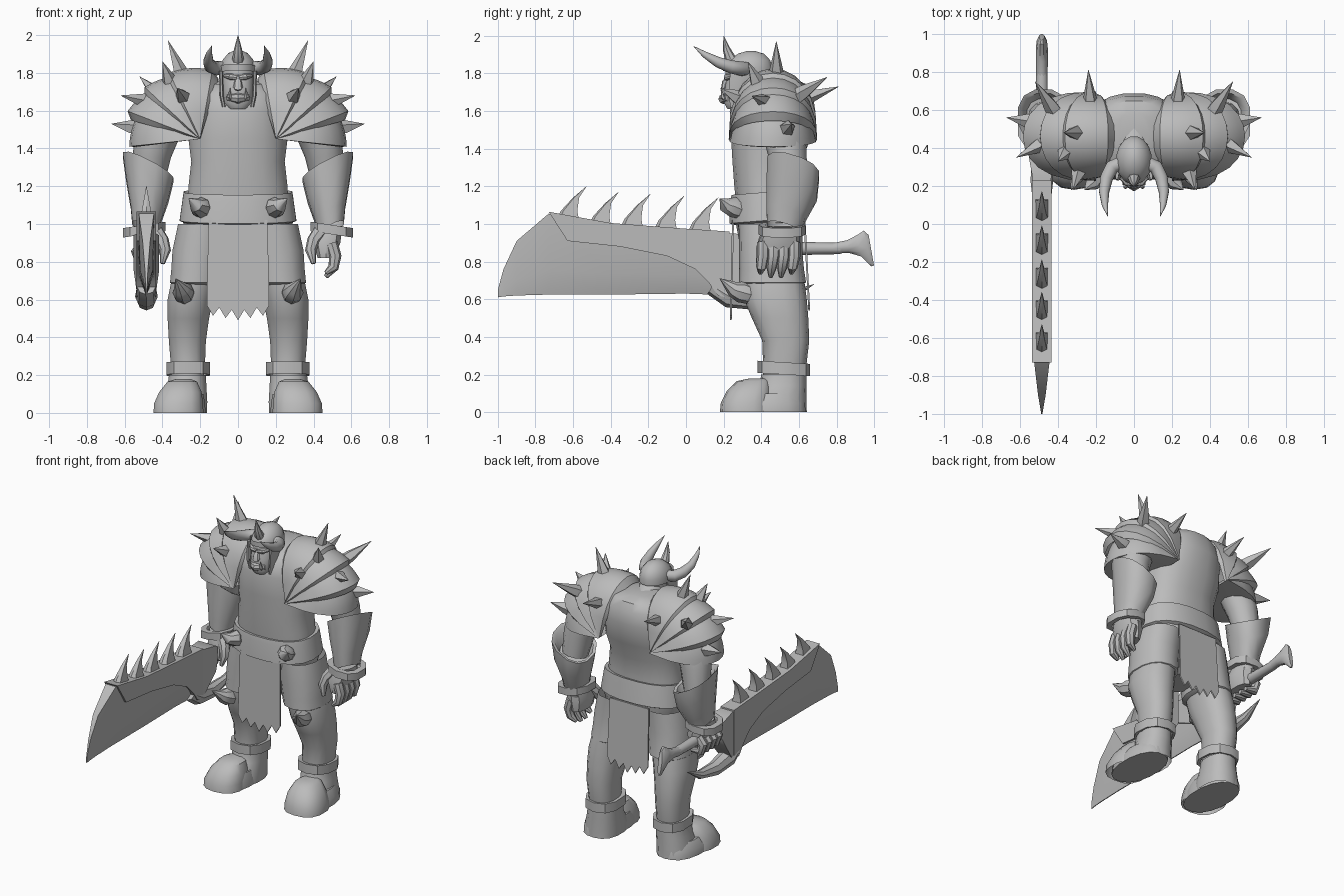
import bpy, bmesh, math
from mathutils import Vector as V

grey = bpy.data.materials.new("stone grey")
grey.diffuse_color = (0.5, 0.5, 0.5, 1)

# parts left open at the (start, end) where another part covers them
OPEN = {"shoulder_plate": (1, 1), "lower_shoulder_plate": (1, 0), "belt": (1, 1), "ankle_band": (1, 1),
        "wrist_band": (1, 1), "helmet": (1, 0), "helmet_brim": (1, 1), "torso": (1, 0), "neck": (1, 1),
        "shin": (1, 1), "thigh": (0, 1), "pelvis": (0, 1), "upper_arm": (1, 1), "boot": (1, 0),
        "toe_cap": (1, 0), "bracer": (1, 0), "handle": (1, 1)}


def skin(name, rings, mirror=False):
    """Join equal point rings into a solid or shell."""
    bm = bmesh.new()
    vs = [[bm.verts.new(p) for p in r] for r in rings]
    n = len(vs[0])
    for a, b in zip(vs, vs[1:]):
        for i in range(n - 1 if "plate" in name else n):
            j = (i + 1) % n
            bm.faces.new((a[i], a[j], b[j], b[i]))
    start, end = OPEN.get(name, (0, 0))
    if not start:
        bm.faces.new(vs[0][::-1])
    if not end:
        bm.faces.new(vs[-1])
    bmesh.ops.remove_doubles(bm, verts=bm.verts, dist=0.0004)
    bmesh.ops.recalc_face_normals(bm, faces=bm.faces)
    me = bpy.data.meshes.new(name)
    bm.to_mesh(me)
    bm.free()
    me.materials.append(grey)
    ob = bpy.data.objects.new(name, me)
    bpy.context.collection.objects.link(ob)
    if mirror:
        ob.modifiers.new("mirror", 'MIRROR')
    return ob


def loft(name, rings, mirror=False, n=14, p=0.85, sx=0, sy=0):
    """Rings are (x, y, z, rx, ry); sx and sy tilt them."""
    def sp(c):
        return math.copysign(abs(c) ** p, c)
    out = []
    for x, y, z, rx, ry in rings:
        r = []
        for i in range(n):
            t = 2 * math.pi * (i + 0.5) / n
            dx, dy = rx * sp(math.cos(t)), ry * sp(math.sin(t))
            r.append((x + dx, y + dy, z + sx * dx + sy * dy))
        out.append(r)
    return skin(name, out, mirror)


def tube(name, path, radii, mirror=False, n=8):
    path = [V(q) for q in path]
    d = path[-1] - path[0]
    ref = V([(1, 0, 0), (0, 1, 0), (0, 0, 1)][min(range(3), key=lambda k: abs(d[k]))])
    out = []
    for i, q in enumerate(path):
        t = (path[min(i + 1, len(path) - 1)] - path[max(i - 1, 0)]).normalized()
        u = t.cross(ref).normalized()
        w = t.cross(u)
        out.append([q + radii[i] * (u * math.cos(2 * math.pi * k / n) + w * math.sin(2 * math.pi * k / n))
                    for k in range(n)])
    return skin(name, out, mirror)


def slab(name, pts, x, hw):
    """Side outline (y, z) given a thickness along x."""
    return skin(name, [[(x + s * hw, y, z) for y, z in pts] for s in (-1, 1)])


# torso, neck and belt
loft("torso", [(0, .435, 1.1, .27, .17), (0, .43, 1.2, .265, .175), (0, .43, 1.33, .25, .185),
               (0, .45, 1.45, .265, .212), (0, .46, 1.6, .255, .23), (0, .465, 1.69, .235, .21),
               (0, .48, 1.74, .18, .17), (0, .5, 1.765, .08, .09)], n=20)
tube("neck", [(0, .46, 1.67), (0, .4, 1.71), (0, .36, 1.77)], [.11, .09, .075], n=12)
loft("belt", [(0, .44, 1.01, .29, .19), (0, .44, 1.02, .312, .212), (0, .435, 1.14, .295, .2),
              (0, .435, 1.17, .29, .195), (0, .435, 1.165, .265, .17)], n=20, sy=.08)
loft("pelvis", [(0, .45, .72, .1, .12), (0, .45, .84, .25, .155), (0, .445, 1.03, .3, .185)], n=18)
tube("belt_horn", [(.19, .3, 1.07), (.2, .25, 1.09), (.22, .21, 1.1), (.26, .18, 1.135)],
     [.045, .055, .04, .002], True)


# ragged loincloth, front and back
def cloth(name, y_top, y_bot, z_top, z_bot, hw):
    pts = [(-hw * .95, z_top), (hw * .95, z_top)]
    for i in range(11):
        zig = (.05 if i % 2 == 0 else 0) + .03 * abs(i - 5) / 5
        pts.append((hw * (1 - i / 5), z_bot + zig))
    def ring(dy):
        return [(x, y_bot + (y_top - y_bot) * (z - z_bot) / (z_top - z_bot) + dy, z) for x, z in pts]
    skin(name, [ring(-.005), ring(.005)])


cloth("front_loincloth", .25, .238, 1.02, .49, .165)
cloth("back_loincloth", .63, .655, 1.02, .54, .16)

# legs
loft("thigh", [(.23, .465, .675, .115, .15), (.226, .46, .69, .137, .178), (.216, .455, .76, .14, .172),
               (.205, .45, .86, .145, .168), (.18, .45, 1.0, .14, .17)], True)
loft("shin", [(.265, .52, .17, .085, .11), (.265, .525, .25, .092, .115), (.268, .53, .38, .1, .125),
              (.263, .5, .5, .112, .15), (.253, .475, .6, .122, .167), (.235, .465, .69, .122, .165)], True)
loft("ankle_band", [(.263, .52, .205, .1, .12), (.263, .52, .2, .12, .14), (.263, .52, .265, .12, .14),
                    (.263, .52, .26, .09, .11)], True, n=10, sy=-.06)
tube("knee_spike", [(.28, .36, .62), (.29, .29, .64), (.3, .25, .655), (.33, .18, .71)],
     [.05, .058, .042, .002], True)
loft("boot", [(.28, .49, 0, .118, .152), (.28, .49, .06, .12, .15), (.27, .515, .14, .105, .125),
              (.268, .52, .2, .1, .12)], True)
loft("toe_cap", [(.315, .32, 0, .135, .14), (.315, .32, .05, .132, .135), (.305, .335, .11, .115, .12),
                 (.295, .36, .165, .08, .09), (.29, .39, .18, .04, .05)], True, p=.8)
loft("sole", [(.3, .415, 0, .13, .225), (.3, .415, .05, .128, .22), (.29, .43, .1, .108, .19)], True, n=16, p=.9)

# arms, bracers and wrist bands
tube("upper_arm", [(.4, .51, 1.52), (.43, .525, 1.46), (.455, .54, 1.37), (.475, .56, 1.22)],
     [.11, .112, .102, .085], True, n=12)
loft("bracer", [(.49, .52, .97, .072, .092), (.488, .53, 1.05, .082, .105), (.48, .562, 1.18, .115, .138),
                (.476, .57, 1.3, .138, .142), (.476, .57, 1.29, .118, .12), (.476, .57, 1.22, .09, .09)],
     True, n=12, sx=.5, sy=-.3)
loft("wrist_band", [(.497, .51, .945, .08, .09), (.497, .51, .945, .118, .125), (.497, .51, .995, .118, .125),
                    (.497, .51, .995, .08, .09)], True, n=10, sx=-.15)
loft("palm", [(.465, .495, .82, .045, .1), (.47, .495, .9, .075, .112), (.485, .51, .99, .07, .09)], True, n=10)
tube("thumb", [(.44, .45, .96), (.4, .42, .91), (.385, .4, .86), (.4, .385, .79)], [.045, .036, .03, .012], True)
for i in range(4):
    y = .41 + .055 * i
    z = .72 + (.02 if i in (0, 3) else 0)
    tube("open_finger", [(.495, y, .9), (.515, y, .83), (.505, y - .01, .77), (.465, y - .015, z)],
         [.033, .033, .028, .012])
    tube("gripping_finger", [(-.5, y, .89), (-.535, y, .85), (-.52, y, .8), (-.45, y, .79)],
         [.033, .033, .03, .015])

# layered shoulder pads: shells fanned about a front-to-back axis, each with a turned-in rim
LAYERS = [(100, 65, .37, .388, .222), (67, 43, .362, .402, .222), (44, 21, .37, .412, .222),
          (21, -6, .355, .378, .222)]
for n, (a0, a1, r0, r1, h) in enumerate(LAYERS):
    steps = [(a0 + (a1 - a0) * k / 4, r0 + (r1 - r0) * k / 4, h + .013 * k / 4) for k in range(5)]
    steps.append((a1 - (1 if n == 3 else 6), r1 * .92, h - .006))
    if n == 0:
        steps.insert(0, (a0 + 7, r0 * .9, h - .02))
    rings = []
    for a, r, half in steps:
        ring = []
        for i in range(13):
            u = math.pi * i / 12
            q = r * max(math.sin(u), 0) ** .7
            ring.append((.2 + q * math.cos(math.radians(a)), .462 - half * math.cos(u),
                         1.45 + q * math.sin(math.radians(a))))
        rings.append(ring)
    skin("lower_shoulder_plate" if n == 3 else "shoulder_plate", rings, True)

SPIKES = [((.29, .28, 1.67), (.32, .18, 1.72)), ((.3, .48, 1.79), (.37, .48, 1.97)),
          ((.23, .63, 1.67), (.24, .81, 1.73)), ((.43, .61, 1.69), (.52, .75, 1.78)),
          ((.49, .42, 1.65), (.62, .35, 1.68)), ((.55, .54, 1.51), (.67, .56, 1.53)),
          ((.36, .38, 1.75), (.4, .33, 1.86))]
for b, t in SPIKES:
    b, t = V(b), V(t)
    tube("shoulder_spike", [b - (t - b) * .15, b + (t - b) * .15, t], [.044, .038, .001], True, n=5)

# head and face
loft("head", [(0, .265, 1.61, .05, .045), (0, .28, 1.645, .08, .08), (0, .31, 1.72, .084, .105),
              (0, .335, 1.8, .086, .115), (0, .345, 1.87, .07, .095), (0, .345, 1.91, .03, .04)], n=16)
loft("helmet", [(0, .335, 1.79, .085, .12), (0, .335, 1.79, .095, .128), (0, .335, 1.83, .095, .128),
                (0, .34, 1.87, .082, .11), (0, .345, 1.905, .052, .07), (0, .345, 1.92, .015, .02)], n=16, p=1)
loft("helmet_brim", [(0, .325, 1.8, .098, .13), (0, .325, 1.835, .098, .13)], n=16, sy=-.1, p=1)
loft("cheek_guard", [(.075, .25, 1.62, .01, .015), (.087, .27, 1.68, .011, .045),
                     (.09, .29, 1.81, .011, .06)], True, n=8)
tube("nose", [(0, .24, 1.785), (0, .21, 1.75), (0, .205, 1.725), (0, .24, 1.71)], [.012, .02, .026, .015])
tube("brow", [(.005, .215, 1.775), (.04, .218, 1.78), (.07, .245, 1.785)], [.014, .018, .01], True)
tube("lower_lip", [(-.055, .225, 1.67), (0, .2, 1.665), (.055, .225, 1.67)], [.018, .028, .018])
tube("tusk", [(.035, .215, 1.66), (.045, .195, 1.675), (.042, .188, 1.72)], [.014, .012, .001], True, n=6)
tube("helmet_spike", [(0, .27, 1.84), (0, .235, 1.88), (0, .215, 1.93), (0, .2, 2.0)], [.035, .03, .02, .001])
tube("helmet_horn", [(.07, .32, 1.825), (.115, .3, 1.825), (.145, .24, 1.835), (.157, .17, 1.86),
                     (.153, .1, 1.9), (.138, .04, 1.945)], [.036, .038, .035, .028, .017, .001], True, n=10)

# great blade held in the lowered hand
SX = -.485
COLS = [(-1, .61, .65, .003), (-.97, .615, .76, .008), (-.9, .62, .91, .02), (-.73, .625, 1.055, .04),
        (-.4, .625, .995, .043), (0, .63, .965, .045), (.13, .625, .955, .045), (.22, .6, .95, .045)]
rings = []
for y, zb, zt, hw in COLS:
    zm = zb + (zt - zb) * .3
    rings.append([(SX - hw, y, zt), (SX + hw, y, zt), (SX + hw * .85, y, zm),
                  (SX + .003, y, zb), (SX - .003, y, zb), (SX - hw * .85, y, zm)])
skin("blade", rings)
slab("blade_spine", [(-.73, 1.065), (-.4, 1.005), (0, .975), (.23, .96), (.23, .605), (.17, .62), (.12, .69),
                     (.05, .76), (-.1, .83), (-.35, .88), (-.63, .91)], SX, .052)
for ty, tz in [(-.53, 1.2), (-.36, 1.17), (-.19, 1.16), (-.01, 1.15), (.17, 1.14)]:
    # curved saw tooth tapering to its tip
    tooth = []
    for f in (0, .35, .7, 1):
        z = tz - .2 * (1 - f)
        front = ty - .17 + .17 * f ** 1.5
        back = max(ty - .035 - .03 * math.sin(math.pi * f * .9) + .035 * f, front + .002)
        h = .036 * (1 - f) + .001
        tooth.append([(SX - h, front + .02 * (1 - f), z), (SX, front, z), (SX + h, front + .02 * (1 - f), z),
                      (SX + h, back, z), (SX - h, back, z)])
    skin("blade_tooth", tooth)
skin("guard", [[(SX + a * w, y, zc + b * h) for a, b in ((-1, -1), (1, -1), (1, 1), (-1, 1))]
               for y, zc, w, h in ((.2, .785, .047, .165), (.25, .79, .05, .16), (.35, .85, .068, .09),
                                   (.38, .87, .06, .05))])
tube("guard_horn", [(SX, .14, .67), (SX, .23, .615), (SX, .38, .59), (SX, .54, .61), (SX, .68, .68)],
     [.05, .06, .048, .03, .001])
tube("handle", [(SX, .3, .87), (SX, .6, .87), (SX, .82, .87)], [.035, .035, .03], n=10)
# hooked pommel: (y, z, half height, half width, backward lean)
skin("pommel", [[(SX + w * math.cos(k * math.pi / 5), y - lean * math.sin(k * math.pi / 5),
                  z + h * math.sin(k * math.pi / 5)) for k in range(10)]
                for y, z, h, w, lean in ((.78, .87, .03, .03, 0), (.86, .88, .035, .032, .005),
                                         (.92, .885, .06, .032, .01), (.965, .87, .1, .027, .02),
                                         (.985, .86, .085, .015, .015))])

# smooth rounded surfaces, keep hard edges
bpy.ops.object.select_all(action='SELECT')
bpy.context.view_layer.objects.active = bpy.context.selected_objects[0]
bpy.ops.object.shade_smooth_by_angle(angle=math.radians(38))
